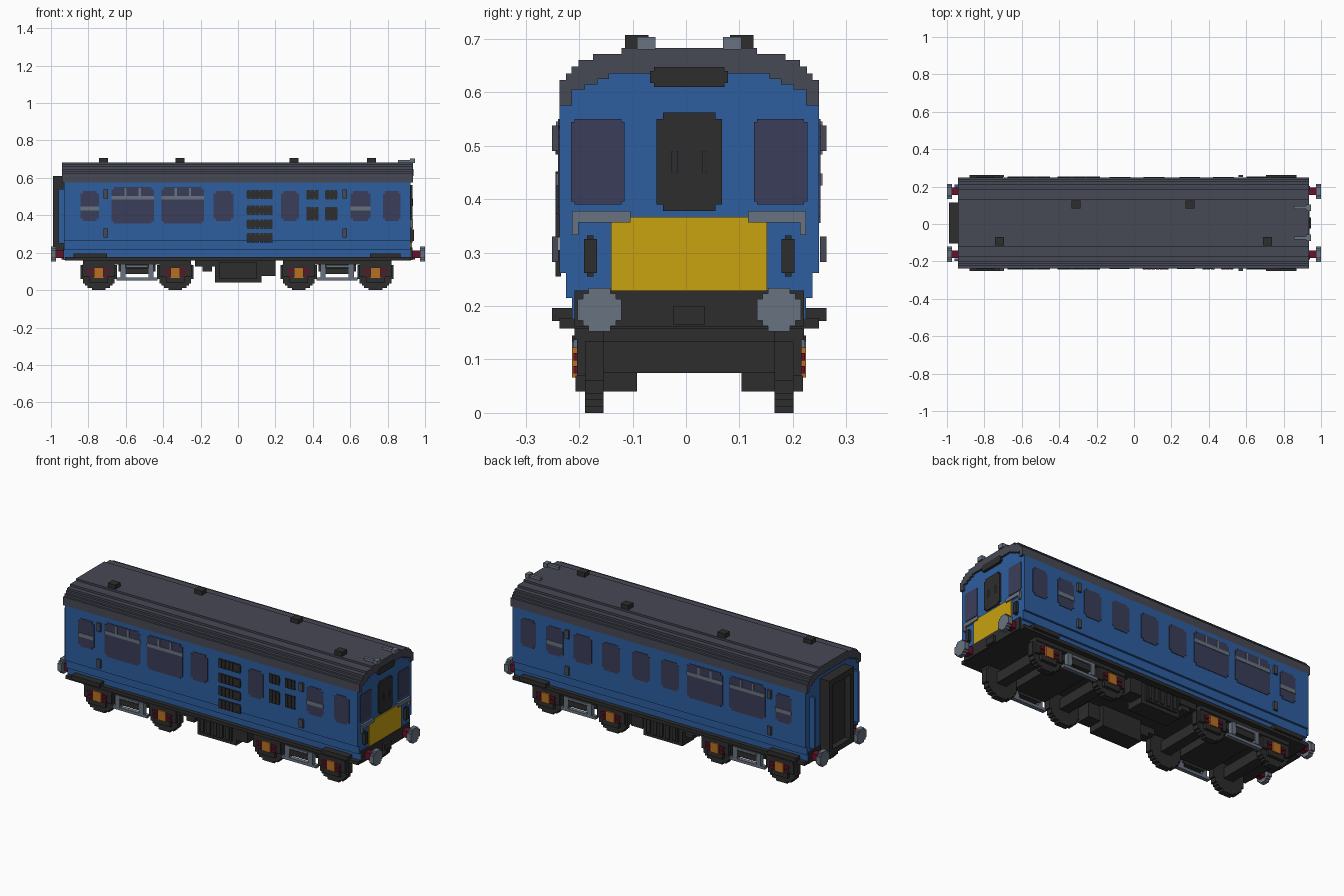
import bpy, bmesh, math

cube = bpy.data.objects.get("Cube")
if cube:
    bpy.data.objects.remove(cube, do_unlink=True)

CY = 0.006  # centre line of the coach


def material(name, r, g, b):
    m = bpy.data.materials.new(name)
    m.use_nodes = True
    m.diffuse_color = (r, g, b, 1)
    m.node_tree.nodes["Principled BSDF"].inputs["Base Color"].default_value = (r, g, b, 1)
    return m


BLUE = material("coach blue", .027, .112, .35)
ROOF = material("slate grey", .061, .065, .089)
DARK = material("charcoal", .026, .026, .026)
YELLOW = material("warning yellow", .578, .36, .005)
STEEL = material("steel grey", .141, .171, .216)
GLASS = material("tinted glass", .042, .048, .102)
ORANGE = material("axle orange", .485, .156, .017)
RED = material("dark red", .141, .005, .023)


def part(name, mat, prisms):
    """One object from prisms, each (axis, outline, start, end)."""
    bm = bmesh.new()
    for axis, pts, a, b in prisms:
        def place(p, t):
            return (t, p[0] + CY, p[1]) if axis == "x" else (p[0], t + CY, p[1])
        lo = [bm.verts.new(place(p, a)) for p in pts]
        hi = [bm.verts.new(place(p, b)) for p in pts]
        bm.faces.new(lo)
        bm.faces.new(hi)
        for i in range(len(pts)):
            j = (i + 1) % len(pts)
            bm.faces.new((lo[i], lo[j], hi[j], hi[i]))
    bmesh.ops.recalc_face_normals(bm, faces=bm.faces)
    me = bpy.data.meshes.new(name)
    bm.to_mesh(me)
    bm.free()
    me.materials.append(mat)
    ob = bpy.data.objects.new(name, me)
    bpy.context.collection.objects.link(ob)
    return ob


def rect(a0, a1, b0, b1):
    return [(a0, b0), (a1, b0), (a1, b1), (a0, b1)]


def box(x0, x1, y0, y1, z0, z1):
    return ("x", rect(y0, y1, z0, z1), x0, x1)


def pair(x0, x1, d0, d1, z0, z1):
    """The same box on both sides of the centre line."""
    return [box(x0, x1, s * d0, s * d1, z0, z1) for s in (-1, 1)]


def notched(a0, a1, b0, b1, n=.012):
    """Rectangle with a small square step at each corner."""
    return [(a0 + n, b0), (a1 - n, b0), (a1 - n, b0 + n), (a1, b0 + n), (a1, b1 - n), (a1 - n, b1 - n),
            (a1 - n, b1), (a0 + n, b1), (a0 + n, b1 - n), (a0, b1 - n), (a0, b0 + n), (a0 + n, b0 + n)]


def disc(ca, cb, r, n):
    """Stepped circle, n steps to the radius."""
    u = r / n
    half = [round(math.sqrt(n * n - (k + .5) ** 2)) * u for k in range(n)]
    rows = [(half[abs(k) - 1 if k < 0 else k], k * u) for k in range(-n, n)]
    right = [p for w, z in rows for p in ((w, z), (w, z + u))]
    pts = right + [(-w, z) for w, z in reversed(right)]
    return [(ca + a, cb + b) for a, b in pts]


def stair(steps):
    """Stepped arch side from (half width, top height) pairs, bottom to top."""
    out, z = [], .575
    for w, top in steps:
        out += [(w, z), (w, top)]
        z = top
    return out


def mirrored(side):
    return side + [(-y, z) for y, z in reversed(side)]


# Body shell and stepped roof
inner = stair([(.219, .605), (.195, .615), (.172, .625), (.15, .635)])
outer = stair([(.243, .623), (.231, .635), (.22, .648), (.207, .66), (.18, .672), (.127, .683)])
waist = [(.219, .165), (.219, .215), (.231, .215), (.231, .262), (.243, .262), (.243, .575)]
part("body_shell", BLUE, [("x", mirrored(waist + inner), -.93, .923)])
part("roof", ROOF, [("x", mirrored(outer) + mirrored(inner)[::-1], -.94, .935)])
part("roof_vents", DARK, [box(x - .024, x + .024, s * .098 - .022, s * .098 + .022, .67, .707)
                          for x, s in ((-.31, 1), (.3, 1), (-.72, -1), (.715, -1))])
part("roof_horns", STEEL, pair(.855, .935, .073, .09, .68, .697) + pair(.92, .945, .063, .098, .68, .703))

# Side windows, listed as (centre, half width, tall)
cab_door, guard, end = (.822, .048, 0), (.655, .053, 0), (-.793, .05, 0)
saloon = [(-.563, .113, 1), (-.295, .113, 1)]
layout = {-1: [cab_door, guard, end, (-.078, .053, 0), (.278, .048, 0)] + saloon,
          1: [cab_door, guard, end] + [(x, .056, 0) for x in (.478, .298, .108, -.075)] + saloon}
panes, bars = [], []
for s, windows in layout.items():
    def plate(outline, depth):
        return ("y", outline, s * .24, s * (.243 + depth))
    for x, w, tall in windows:
        z0, z1 = (.355, .55) if tall else (.37, .53)
        panes.append(plate(notched(x - w, x + w, z0, z1, .013), .003))
        if tall:
            bars.append(plate(rect(x - w, x + w, .484, .504), .006))
            bars += [plate(rect(x + d - .006, x + d + .006, .504, .545), .006) for d in (-.038, .038)]
        elif (x, w, tall) in (guard, end):
            bars.append(plate(rect(x - w, x + w, .426, .448), .006))
part("side_windows", GLASS, panes)
part("window_bars", STEEL, bars)

# Ventilation louvres on the right side
slats = []


def louvre(x0, x1, z0, z1, count):
    p = (x1 - x0) / count
    for i in range(count):
        slats.append(box(x0 + p * (i + .08), x0 + p * (i + .92), -.24, -.25, z0, z1))
    slats.append(box(x0, x1, -.24, -.246, z0 + .009, z1 - .009))


for z in (.255, .328, .402, .486):
    louvre(.045, .185, z, z + .05, 6)
for x in (.365, .465):
    louvre(x, x + .066, .484, .535, 3)
    louvre(x, x + .066, .372, .445, 3)
part("louvres", DARK, slats)

# Handrails and footsteps
part("handrails", ROOF, [b for x in (-.708, .572) for z in (.282, .49)
                         for b in pair(x - .012, x + .012, .245, .257, z, z + .048)])
part("footsteps", DARK, [b for x0, x1 in ((-.88, -.7), (.705, .87))
                         for b in pair(x0, x1, .215, .257, .172, .196)])

# Cab end
part("cab_windows", GLASS, [("x", notched(s * .171 - .05, s * .171 + .05, .39, .55, .006), .92, .926)
                            for s in (-1, 1)])
part("cab_centre_door", DARK, [("x", notched(-.061, .061, .378, .562), .92, .932)])
part("door_rails", ROOF, [b for d in (.022, .03) for b in pair(.93, .936, d, d + .003, .45, .49)])
part("route_box", DARK, [("x", notched(-.073, .073, .61, .647, .007), .92, .938)])
part("yellow_panel", YELLOW, [box(.92, .929, -.146, .146, .208, .367)])
part("cab_sill_rails", STEEL, pair(.92, .935, .11, .219, .356, .378) + pair(.92, .935, .207, .219, .333, .356))
part("cab_lamps", DARK, pair(.92, .94, .173, .197, .262, .325) + pair(.92, .932, .179, .191, .255, .332))

# Rear gangway and end pillars
part("gangway_frame", DARK, pair(-.99, -.925, .08, .11, .18, .61)
     + [box(-.99, -.925, -.08, .08, .575, .61), box(-.99, -.925, -.08, .08, .18, .21),
        box(-.955, -.925, -.08, .08, .21, .575)])
part("end_pillars", BLUE, pair(-.96, -.925, .19, .205, .25, .54))

# Underframe, buffer beams and buffers
part("underframe", DARK, [box(-.925, .925, -.243, .243, .158, .177)])
part("buffer_beams", DARK, [box(s * .9, s * .932, -.215, .215, .162, .229) for s in (-1, 1)])
ends = [(s, y) for s in (-1, 1) for y in (-.168, .168)]
part("buffer_shanks", RED, [box(s * .925, s * .976, y - .02, y + .02, .173, .213) for s, y in ends])
part("buffer_heads", STEEL, [("x", disc(y, .193, .041, 4), s * .974, s) for s, y in ends])
part("couplings", DARK, [box(s * .92, s * .945, -.03, .03, .165, .2) for s in (-1, 1)])

# Bogies with stepped wheels
wheels, frames, hubs, springs, red_bits = [], [], [], [], []
for cx in (-.54, .53):
    frames += pair(cx - .29, cx + .29, .19, .215, .136, .165)
    frames += pair(cx - .07, cx + .07, .185, .215, .085, .118)
    frames.append(box(cx - .1, cx + .1, -.19, .19, .1, .16))
    springs += pair(cx - .11, cx + .11, .19, .213, .052, .068)
    springs += [b for d in (-.075, .075) for b in pair(cx + d - .014, cx + d + .014, .19, .217, .068, .136)]
    springs += pair(cx - .06, cx + .06, .19, .219, .122, .134)
    for x in (cx - .205, cx + .205):
        wheels += [("y", disc(x, .097, .097, 8), s * .16, s * .195) for s in (-1, 1)]
        wheels.append(box(x - .03, x + .03, -.16, .16, .075, .134))
        frames += pair(x - .086, x + .086, .19, .21, .07, .136)
        frames += pair(x - .05, x + .05, .19, .213, .04, .07)
        hubs += pair(x - .026, x + .026, .2, .219, .066, .122)
        for d in (-.045, .045):
            for z in (.074, .098):
                red_bits += pair(x + d - .014, x + d + .014, .2, .217, z, z + .014)
part("wheelsets", DARK, wheels)
part("bogie_frames", DARK, frames)
part("axle_boxes", ORANGE, hubs)
part("bogie_springs", STEEL, springs)
part("axle_guides", RED, red_bits)

# Equipment hung below the floor
gear = pair(-.122, .125, .098, .2, .04, .16) + pair(-.1, .1, .2, .212, .06, .15)
gear += [b for i in range(5) for b in pair(-.09 + i * .04, -.068 + i * .04, .205, .219, .07, .145)]
gear += pair(-.23, -.122, .12, .205, .125, .16) + pair(-.19, -.14, .12, .2, .1, .13)
gear += pair(.125, .2, .12, .205, .075, .16)
part("underfloor_equipment", DARK, gear)
